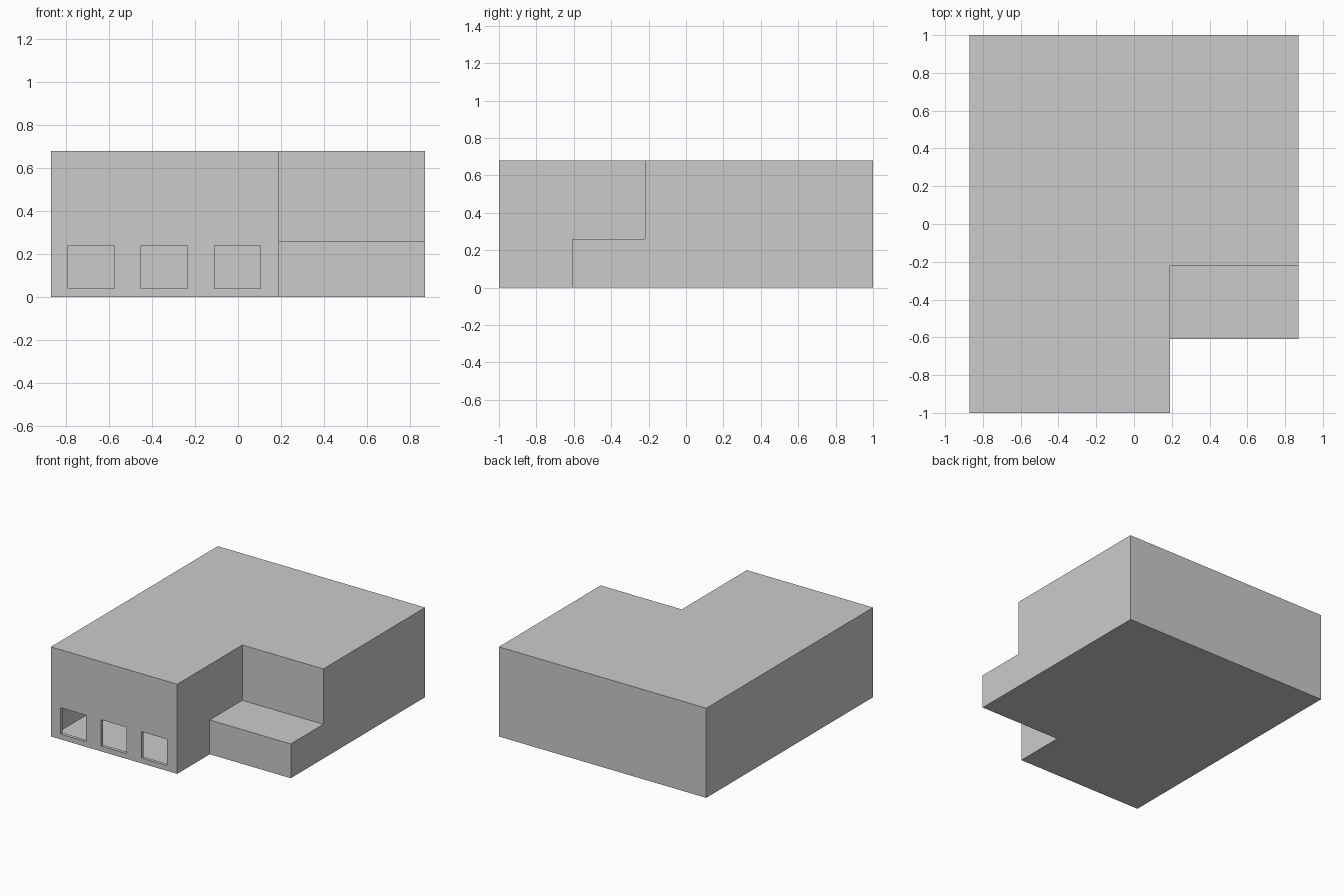
import bpy, bmesh
from mathutils import Vector

if "Cube" in bpy.data.objects:
    bpy.data.objects.remove(bpy.data.objects["Cube"])

H, STEP = 0.68, 0.26          # roof height, low wing height
X0, XN, X1 = -0.87, 0.19, 0.87
YF, YS, YN, YB = -1.0, -0.61, -0.22, 1.0
REVEAL = 0.025


def finish(bm, name):
    mesh = bpy.data.meshes.new(name)
    bm.to_mesh(mesh)
    bm.free()
    obj = bpy.data.objects.new(name, mesh)
    bpy.context.collection.objects.link(obj)


def band(bm, outline, z0, z1):
    # upright walls along a footprint; the first side is left open for the facade
    for i in range(1, len(outline)):
        a, b = outline[i], outline[(i + 1) % len(outline)]
        bm.faces.new([bm.verts.new(p) for p in
                      ((*a, z0), (*b, z0), (*b, z1), (*a, z1))])


def cap(bm, outline, z):
    bm.faces.new([bm.verts.new((*p, z)) for p in outline])


# Hollow body: full-depth block plus low wing, open at the front
lower = [(X0, YF), (XN, YF), (XN, YS), (X1, YS), (X1, YN), (X1, YB), (X0, YB)]
upper = [(X0, YF), (XN, YF), (XN, YS), (XN, YN), (X1, YN), (X1, YB), (X0, YB)]
bm = bmesh.new()
band(bm, lower, 0, STEP)
band(bm, upper, STEP, H)
cap(bm, lower, 0)
cap(bm, upper, H)
cap(bm, [(XN, YS), (X1, YS), (X1, YN), (XN, YN)], STEP)
bmesh.ops.remove_doubles(bm, verts=bm.verts, dist=1e-4)
bmesh.ops.dissolve_limit(bm, angle_limit=0.01, verts=bm.verts, edges=bm.edges)
bmesh.ops.recalc_face_normals(bm, faces=bm.faces)
finish(bm, "building_body")

# Front wall with three window openings and shallow reveals
bm = bmesh.new()


def loop(x0, x1, z0, z1):
    vs = [bm.verts.new((x, YF, z)) for x, z in
          ((x0, z0), (x1, z0), (x1, z1), (x0, z1))]
    return [bm.edges.new((vs[i], vs[(i + 1) % 4])) for i in range(4)]


outer = loop(X0, XN, 0, H)
holes = []
for i in range(3):
    x = -0.79 + 0.34 * i
    holes += loop(x, x + 0.215, 0.04, 0.24)
bmesh.ops.triangle_fill(bm, edges=outer + holes, use_beauty=True,
                        normal=Vector((0, -1, 0)))
ext = bmesh.ops.extrude_edge_only(bm, edges=holes)
moved = [g for g in ext["geom"] if isinstance(g, bmesh.types.BMVert)]
bmesh.ops.translate(bm, verts=moved, vec=(0, REVEAL, 0))
bmesh.ops.recalc_face_normals(bm, faces=bm.faces)
if sum(f.normal.y * f.calc_area() for f in bm.faces) > 0:
    bmesh.ops.reverse_faces(bm, faces=bm.faces)
finish(bm, "front_wall")
